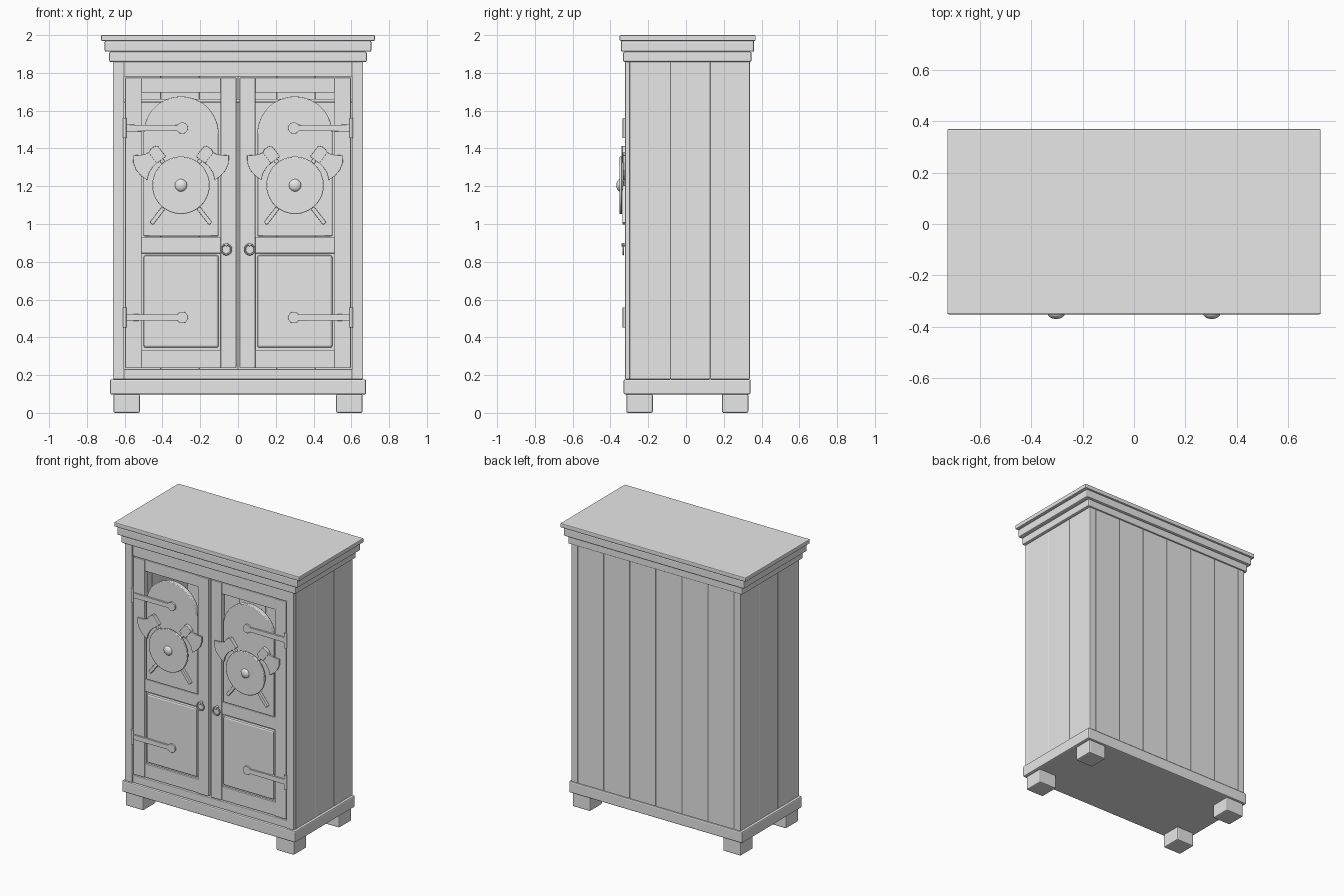
import bpy, bmesh, math
from mathutils import Vector

cube = bpy.data.objects.get("Cube")
if cube:
    bpy.data.objects.remove(cube, do_unlink=True)

grey = bpy.data.materials.new("plain grey")
grey.use_nodes = True
grey.diffuse_color = (0.8, 0.8, 0.8, 1)
grey.node_tree.nodes["Principled BSDF"].inputs["Base Color"].default_value = (0.8, 0.8, 0.8, 1)


def finish(ob, name, bevel=0.0, smooth=False):
    ob.name = name
    ob.data.materials.clear()
    ob.data.materials.append(grey)
    if bevel:
        mod = ob.modifiers.new("soft edges", "BEVEL")
        mod.width = bevel
        mod.segments = 2
        mod.limit_method = "ANGLE"
        mod.angle_limit = math.radians(40)
    if smooth:
        bpy.ops.object.select_all(action="DESELECT")
        ob.select_set(True)
        bpy.context.view_layer.objects.active = ob
        bpy.ops.object.shade_smooth_by_angle(angle=math.radians(35))
    return ob


def prism(name, pts, y0, y1, bevel=0.0, smooth=False):
    """Extrude an x-z outline from y0 to y1."""
    bm = bmesh.new()
    face = bm.faces.new([bm.verts.new((x, y0, z)) for x, z in pts])
    ext = bmesh.ops.extrude_face_region(bm, geom=[face])
    verts = [g for g in ext["geom"] if isinstance(g, bmesh.types.BMVert)]
    bmesh.ops.translate(bm, verts=verts, vec=(0, y1 - y0, 0))
    bmesh.ops.recalc_face_normals(bm, faces=bm.faces)
    mesh = bpy.data.meshes.new(name)
    bm.to_mesh(mesh)
    bm.free()
    ob = bpy.data.objects.new(name, mesh)
    bpy.context.collection.objects.link(ob)
    return finish(ob, name, bevel, smooth)


def box(name, x0, x1, y0, y1, z0, z1, bevel=0.004):
    return prism(name, [(x0, z0), (x1, z0), (x1, z1), (x0, z1)], y0, y1, bevel)


def arc(cx, cz, r, a0, a1, n):
    steps = [math.radians(a0 + (a1 - a0) * i / n) for i in range(n + 1)]
    return [(cx + r * math.cos(a), cz + r * math.sin(a)) for a in steps]


def cylinder(name, r, length, loc, rot=(0, 0, 0)):
    bpy.ops.mesh.primitive_cylinder_add(vertices=20, radius=r, depth=length, location=loc, rotation=rot)
    return finish(bpy.context.object, name, 0.001, True)


FRONT, BACK = -0.322, 0.338

# cornice and base slabs
box("cornice_top", -0.725, 0.725, -0.351, 0.369, 1.97, 2.0, 0.005)
box("cornice_middle", -0.706, 0.706, -0.344, 0.361, 1.912, 1.97, 0.008)
box("cornice_lower", -0.682, 0.682, -0.333, 0.347, 1.858, 1.912, 0.008)
box("base_slab", -0.678, 0.678, -0.33, 0.342, 0.098, 0.178, 0.008)

# feet
for side in (-1, 1):
    for label, y0 in (("front", -0.316), ("back", 0.19)):
        x0, x1 = sorted((side * 0.52, side * 0.659))
        box(label + "_foot", x0, x1, y0, y0 + 0.14, 0, 0.1, 0.008)

# back planks
for i in range(6):
    x = -0.612 + i * 0.204
    box("back_plank", x, x + 0.204, BACK - 0.03, BACK, 0.178, 1.86)

# front rails of the carcass
box("frame_top_rail", -0.605, 0.605, FRONT + 0.006, -0.27, 1.78, 1.86)
box("frame_bottom_rail", -0.605, 0.605, FRONT + 0.006, -0.27, 0.178, 0.232)
cylinder("hanging_rail", 0.009, 1.22, (0, 0, 1.653), (0, math.pi / 2, 0))

for s in (-1, 1):
    def sbox(name, x0, x1, *rest):
        a, b = sorted((s * x0, s * x1))
        return box(name, a, b, *rest)

    def sprism(name, pts, *rest):
        return prism(name, [(s * x, z) for x, z in pts], *rest)

    # sides of the carcass
    sbox("front_post", 0.603, 0.662, FRONT, -0.297, 0.178, 1.86)
    for y0, y1 in ((-0.297, -0.082), (-0.082, 0.128), (0.128, BACK)):
        sbox("side_plank", 0.612, 0.662, y0, y1, 0.178, 1.86)

    # door frame
    sbox("outer_stile", 0.51, 0.597, -0.316, -0.275, 0.237, 1.775)
    sbox("inner_stile", 0.009, 0.092, -0.316, -0.275, 0.237, 1.775)
    for name, z0, z1 in (("door_top_rail", 1.695, 1.775), ("door_middle_rail", 0.845, 0.932),
                         ("door_bottom_rail", 0.237, 0.333)):
        sbox(name, 0.09, 0.512, -0.311, -0.278, z0, z1)

    # raised panels, the upper one round-headed
    sbox("lower_panel", 0.102, 0.5, -0.314, -0.285, 0.345, 0.835, 0.012)
    sbox("lower_panel_back", 0.09, 0.512, -0.297, -0.285, 0.333, 0.845, 0)
    arch = [(0.102, 0.935), (0.5, 0.935)] + arc(0.301, 1.476, 0.199, 0, 180, 32)
    sprism("arched_panel", arch, -0.314, -0.285, 0.005, True)

    # strap hinges
    for z in (0.505, 1.508):
        strap = [(0.6, z + 0.018), (0.6, z - 0.018), (0.325, z - 0.015)]
        strap += arc(0.295, z, 0.03, -30, -330, 20) + [(0.325, z + 0.015)]
        sprism("hinge_strap", strap, -0.326, -0.31, 0.001)
        cylinder("hinge_barrel", 0.009, 0.105, (s * 0.6, -0.326, z))

    # ring handle hanging from a small stud
    bpy.ops.mesh.primitive_torus_add(location=(s * 0.062, -0.332, 0.865), rotation=(math.pi / 2, 0, 0),
                                     major_radius=0.026, minor_radius=0.005,
                                     major_segments=32, minor_segments=8)
    finish(bpy.context.object, "ring_handle", 0, True)
    cylinder("ring_stud", 0.009, 0.03, (s * 0.062, -0.326, 0.891), (math.pi / 2, 0, 0))

    # crossed axes behind a round shield
    cx, cz = 0.302, 1.205
    for d, y in ((-1, -0.337), (1, -0.333)):
        along = Vector((d * 0.61, 0.79))
        across = Vector((d * 0.79, -0.61))

        def place(pts):
            return [tuple(Vector((cx, cz)) + along * u + across * v) for u, v in pts]

        haft = [(-0.257, -0.011), (-0.257, 0.011), (0.25, 0.011), (0.25, -0.011)]
        sprism("axe_haft", place(haft), y + 0.001, y + 0.022, 0.003)
        socket = [(0.17, -0.03), (0.17, 0.03), (0.242, 0.03), (0.25, 0.012), (0.25, -0.012), (0.242, -0.03)]
        sprism("axe_socket", place(socket), y - 0.005, y + 0.022, 0.002)
        blade = [(0.172, 0.02), (0.168, 0.06), (0.155, 0.095), (0.131, 0.125), (0.17, 0.137), (0.21, 0.139),
                 (0.25, 0.127), (0.281, 0.104), (0.258, 0.072), (0.246, 0.045), (0.24, 0.02)]
        sprism("axe_blade", place(blade), y, y + 0.012, 0.002)
    sprism("round_shield", arc(cx, cz, 0.152, 0, 352.5, 47), -0.352, -0.338, 0.004, True)
    bpy.ops.mesh.primitive_uv_sphere_add(segments=24, ring_count=12, radius=0.033,
                                         location=(s * cx, -0.349, cz))
    boss = bpy.context.object
    boss.scale.y = 0.6
    finish(boss, "shield_boss", 0, True)
